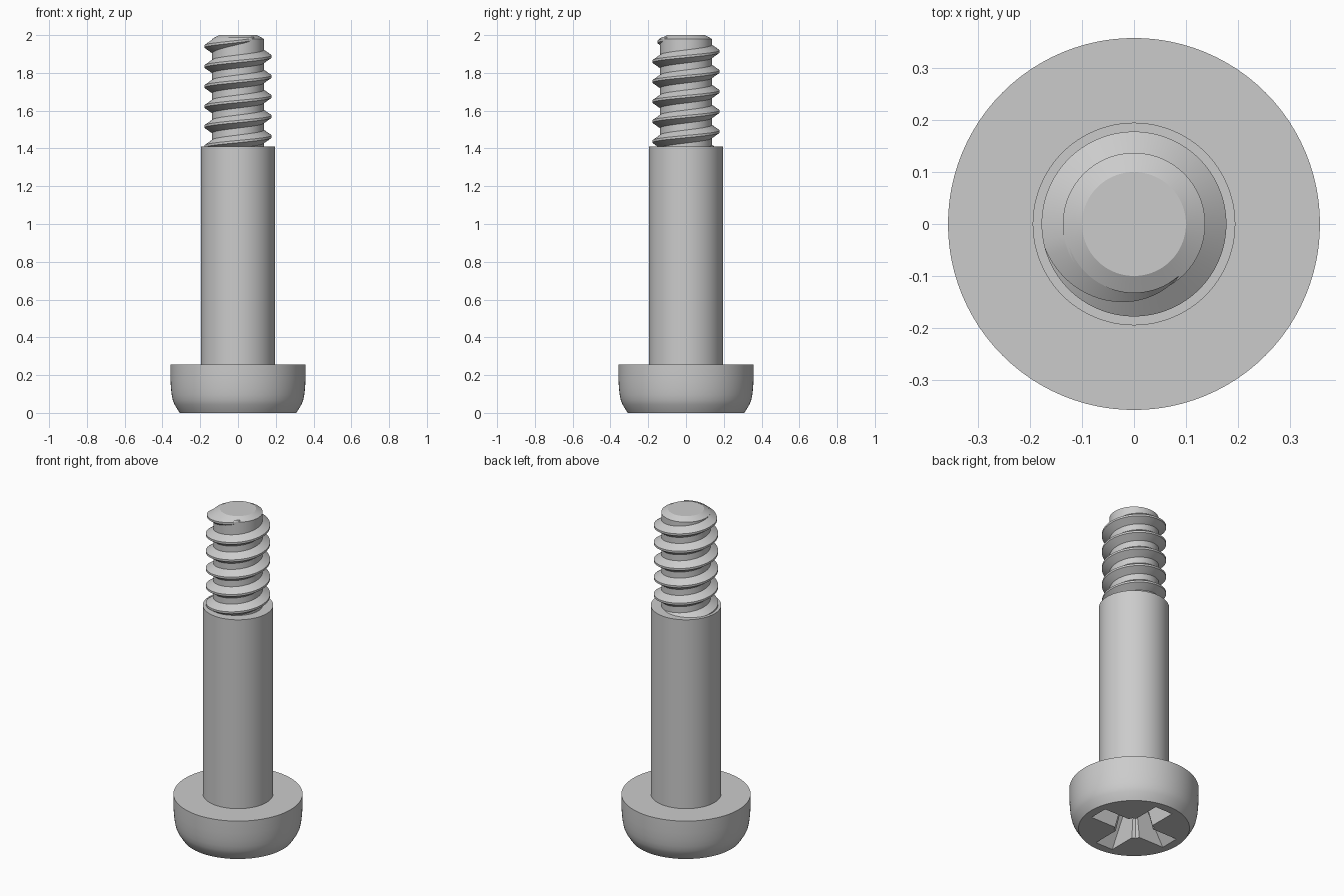
import bpy, bmesh, math
from mathutils import Matrix

cube = bpy.data.objects.get("Cube")
if cube:
    bpy.data.objects.remove(cube)

steel = bpy.data.materials.new("grey steel")
steel.use_nodes = True
GREY = (0.6, 0.6, 0.6, 1)
steel.diffuse_color = GREY
steel.node_tree.nodes["Principled BSDF"].inputs["Base Color"].default_value = GREY


def finish(name, bm, smooth=True):
    bmesh.ops.recalc_face_normals(bm, faces=bm.faces)
    mesh = bpy.data.meshes.new(name)
    bm.to_mesh(mesh)
    bm.free()
    mesh.materials.append(steel)
    obj = bpy.data.objects.new(name, mesh)
    bpy.context.collection.objects.link(obj)
    if smooth:
        shade(obj)
    return obj


def shade(obj):
    bpy.ops.object.select_all(action='DESELECT')
    obj.select_set(True)
    bpy.context.view_layer.objects.active = obj
    bpy.ops.object.shade_smooth_by_angle(angle=math.radians(28))


def lathe(name, profile, smooth=True, sides=96):
    """Closed solid turned around z from (radius, height) points."""
    bm = bmesh.new()
    rings = []
    for r, z in profile:
        rings.append([bm.verts.new((r * math.cos(a), r * math.sin(a), z))
                      for a in (math.tau * i / sides for i in range(sides))])
    for low, high in zip(rings, rings[1:]):
        for i in range(sides):
            j = (i + 1) % sides
            bm.faces.new((low[i], low[j], high[j], high[i]))
    bm.faces.new(rings[0])
    bm.faces.new(rings[-1])
    return finish(name, bm, smooth)


# Pan head with a rounded lower edge
head = lathe("head", [(0.308, 0), (0.318, 0.015), (0.336, 0.044), (0.345, 0.066),
                      (0.351, 0.095), (0.355, 0.13), (0.358, 0.18), (0.358, 0.255)], False)

# Plain shoulder, threaded core and chamfered tip
lathe("shoulder", [(0.195, 0.25), (0.195, 1.41)])
lathe("thread_core", [(0.137, 1.4), (0.137, 1.98), (0.1, 2.0)])

# Helical thread ridge that runs out at the tip
PITCH, CORE, CREST, STEPS = 0.106, 0.137, 0.178, 72
START, FADE, END = -5 * math.tau, math.radians(195), math.radians(310)
bm = bmesh.new()
rings = []
count = int((END - START) / math.tau * STEPS)
for i in range(count + 1):
    a = START + (END - START) * i / count
    z = 1.94 + PITCH * (a - math.pi) / math.tau
    k = min(1, (END - a) / (END - FADE))
    tip = CORE - 0.004 + (CREST - CORE + 0.004) * k
    base = 0.012 + 0.026 * k
    section = [(CORE - 0.005, -base), (tip, -0.006), (tip, 0.006), (CORE - 0.005, base)]
    rings.append([bm.verts.new((r * math.cos(a), r * math.sin(a), z + dz)) for r, dz in section])
for low, high in zip(rings, rings[1:]):
    for i in range(4):
        j = (i + 1) % 4
        bm.faces.new((low[i], low[j], high[j], high[i]))
bm.faces.new(rings[0])
bm.faces.new(rings[-1])
finish("thread", bm)


# Tapered cross recess cut into the underside of the head
def recess_wing(name, angle):
    bm = bmesh.new()
    bmesh.ops.create_cube(bm, size=2)
    for v in bm.verts:
        deep = v.co.z > 0
        v.co.x *= 0.11 if deep else 0.265
        v.co.y *= 0.035 if deep else 0.06
        v.co.z = 0.2 if deep else -0.01
    bm.transform(Matrix.Rotation(angle, 4, 'Z'))
    return finish(name, bm, False)


cutters = [recess_wing("recess_cutter_x", 0), recess_wing("recess_cutter_y", math.pi / 2),
           lathe("recess_cutter_core", [(0.115, -0.01), (0.06, 0.2)], False, 8)]
for cutter in cutters:
    cut = head.modifiers.new("recess", 'BOOLEAN')
    cut.operation = 'DIFFERENCE'
    cut.solver = 'EXACT'
    cut.object = cutter
    bpy.context.view_layer.objects.active = head
    bpy.ops.object.modifier_apply(modifier=cut.name)
for cutter in cutters:
    bpy.data.objects.remove(cutter)
shade(head)
